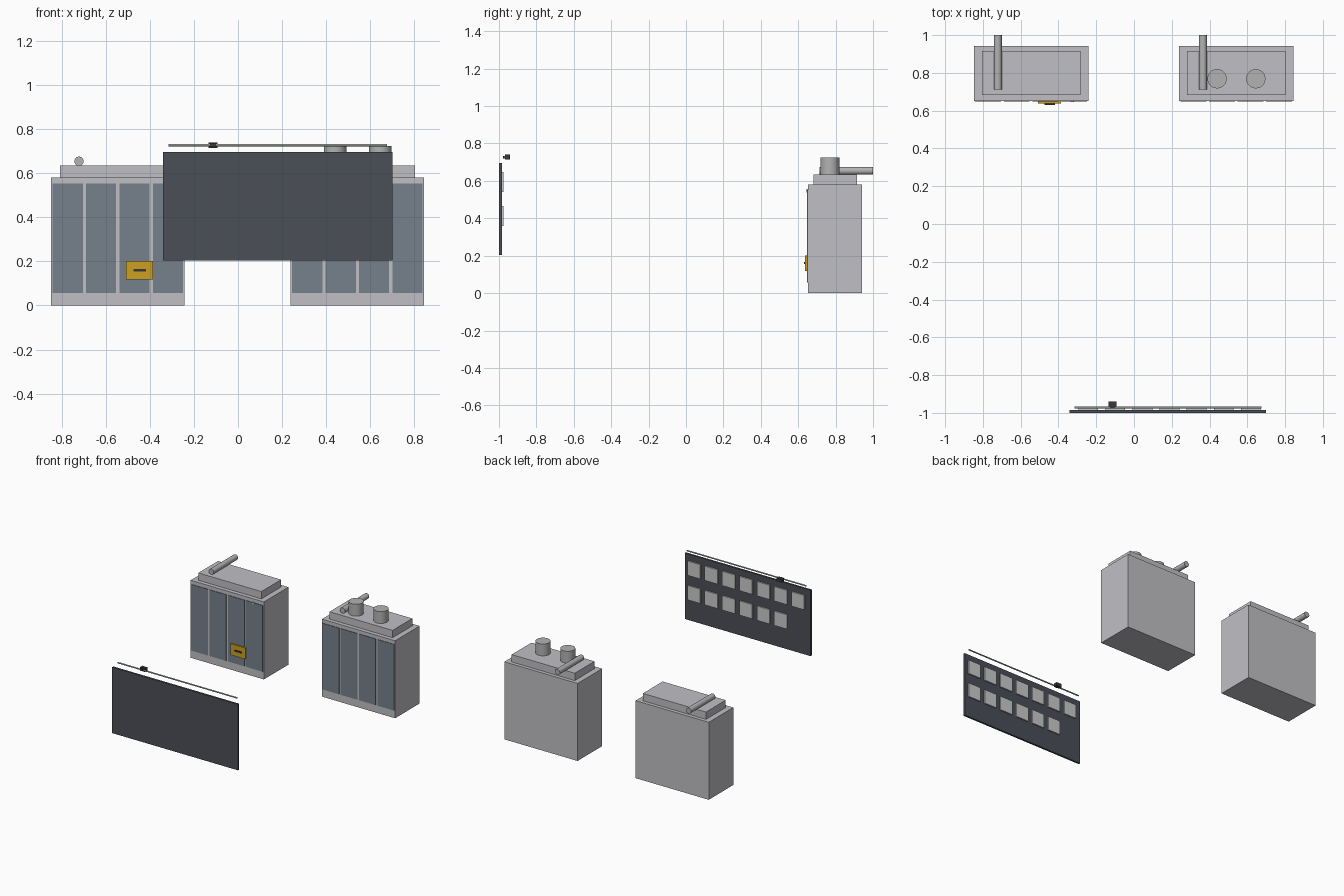
import bpy
import math
from mathutils import Vector

if "Cube" in bpy.data.objects:
    bpy.data.objects.remove(bpy.data.objects["Cube"], do_unlink=True)


def material(name, r, g, b):
    m = bpy.data.materials.new(name)
    m.use_nodes = True
    m.diffuse_color = (r, g, b, 1)
    node = next(n for n in m.node_tree.nodes if n.type == "BSDF_PRINCIPLED")
    node.inputs["Base Color"].default_value = (r, g, b, 1)
    return m


casing = material("casing grey", 0.53, 0.53, 0.56)
metal = material("pipe grey", 0.45, 0.45, 0.45)
slate = material("door slate", 0.18, 0.22, 0.26)
board_dark = material("board charcoal", 0.07, 0.077, 0.097)
tile_grey = material("tile grey", 0.6, 0.6, 0.61)
yellow = material("box yellow", 0.6, 0.35, 0.015)
black = material("dark fitting", 0.04, 0.04, 0.045)
rail_grey = material("rail grey", 0.45, 0.48, 0.42)


def box(name, mat, x, y, z):
    """Box from (min, max) pairs on each axis."""
    lo, hi = Vector((x[0], y[0], z[0])), Vector((x[1], y[1], z[1]))
    bpy.ops.mesh.primitive_cube_add(size=1, location=(lo + hi) / 2)
    ob = bpy.context.object
    ob.name = name
    ob.scale = hi - lo
    bpy.ops.object.transform_apply(location=False, rotation=False, scale=True)
    ob.data.materials.append(mat)
    return ob


def rod(name, mat, start, end, radius, sides=32):
    """Capped cylinder between two points."""
    a, b = Vector(start), Vector(end)
    bpy.ops.mesh.primitive_cylinder_add(vertices=sides, radius=radius,
                                        depth=(b - a).length, location=(a + b) / 2)
    ob = bpy.context.object
    ob.name = name
    ob.rotation_euler = (b - a).to_track_quat("Z", "Y").to_euler()
    ob.data.materials.append(mat)
    bpy.ops.object.shade_smooth_by_angle(angle=math.radians(35))
    return ob


# Two cabinets with lid, four door panels and a rear pipe
WIDTH, FRONT, BACK = 0.606, 0.652, 0.942
for side, x0 in (("right", -0.848), ("left", 0.238)):
    x1 = x0 + WIDTH
    box(side + "_cabinet", casing, (x0, x1), (FRONT, BACK), (0, 0.58))
    box(side + "_cabinet_lid", casing, (x0 + 0.042, x1 - 0.042),
        (FRONT + 0.03, BACK - 0.027), (0.58, 0.635))
    pitch = WIDTH / 4
    for i in range(4):
        px = x0 + pitch * i
        box(f"{side}_door_panel_{i + 1}", slate, (px + 0.007, px + pitch - 0.007),
            (FRONT - 0.004, FRONT + 0.002), (0.057, 0.552))
    rod(side + "_rear_pipe", metal, (x0 + 0.127, 0.713, 0.654), (x0 + 0.127, 1, 0.654), 0.021)

# Chimneys on the left cabinet
for i, x in enumerate((0.44, 0.645)):
    rod(f"chimney_{i + 1}", metal, (x, 0.769, 0.63), (x, 0.769, 0.724), 0.051)

# Yellow control box and indicator lamp on the right cabinet
box("control_box", yellow, (-0.507, -0.386), (0.637, FRONT), (0.118, 0.202))
box("control_box_slot", black, (-0.474, -0.418), (0.631, 0.638), (0.155, 0.166))
rod("indicator_lamp", rail_grey, (-0.327, 0.645, 0.548), (-0.327, FRONT, 0.548), 0.009, 16)

# Board with tiles on its rear
box("board", board_dark, (-0.341, 0.7), (-1, -0.985), (0.203, 0.696))
for row, (z, count) in enumerate(((0.541, 7), (0.358, 6))):
    for i in range(count):
        x = 0.566 - 0.1435 * i
        box(f"tile_{row + 1}_{i + 1}", tile_grey, (x, x + 0.105), (-0.986, -0.975), (z, z + 0.107))

# Rail with its slider above the board
rod("rail", rail_grey, (-0.315, -0.972, 0.727), (0.675, -0.972, 0.727), 0.005, 16)
box("slider", black, (-0.134, -0.092), (-0.967, -0.941), (0.714, 0.74))
box("slider_clip", black, (-0.126, -0.1), (-0.978, -0.966), (0.72, 0.734))
